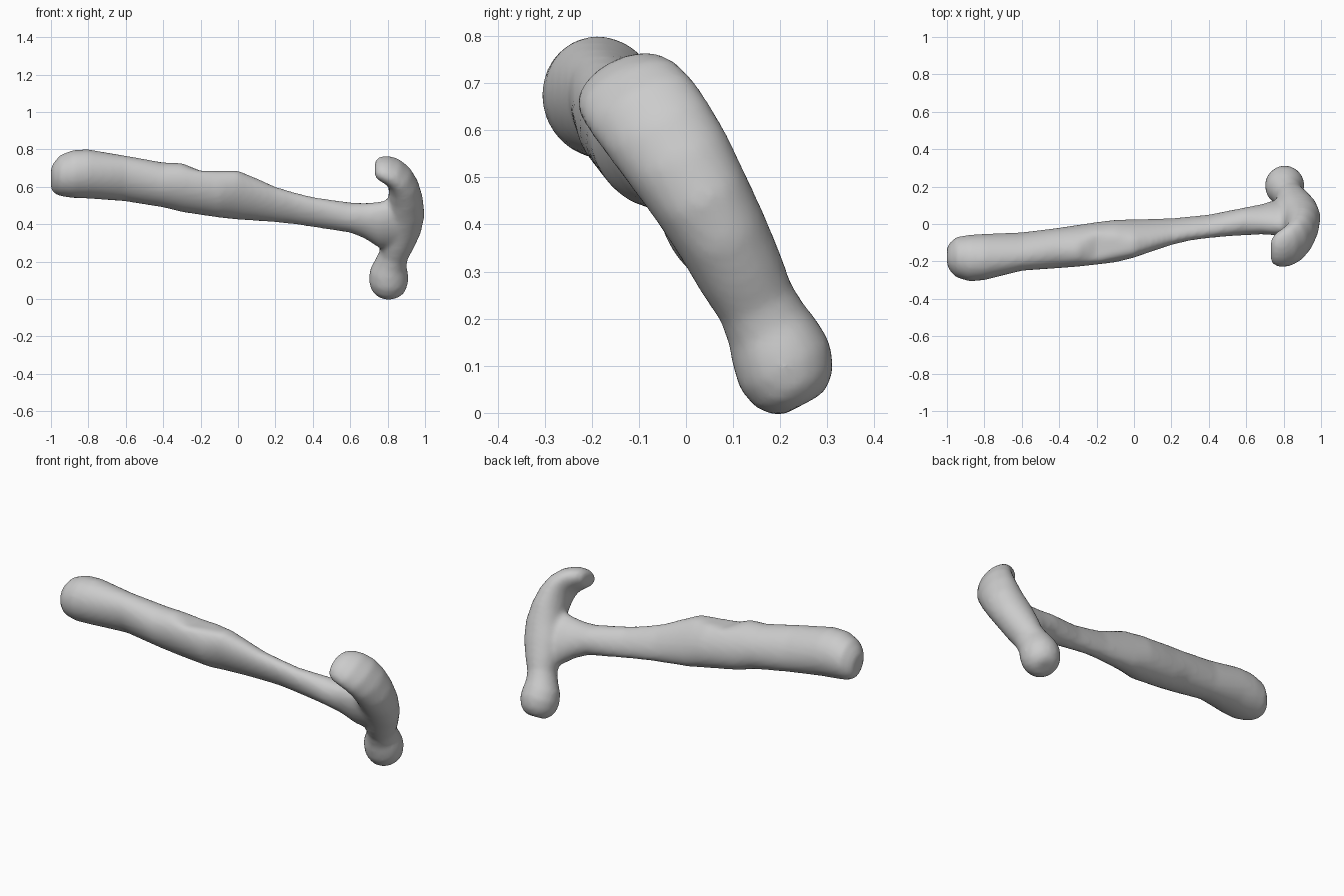
import bpy, bmesh, math
from mathutils import Vector

if "Cube" in bpy.data.objects:
    bpy.data.objects.remove(bpy.data.objects["Cube"])

# The hammer is rolled about its length: UP runs along the head, SIDE across it
UP = Vector((0, -0.47, 0.883))
SIDE = Vector((0, 0.883, 0.47))
N = 32


def loft(name, stations):
    """Skin elliptical rings: (centre, axis_a, axis_b)."""
    bm = bmesh.new()
    rings = []
    for c, a, b in stations:
        ring = []
        for i in range(N):
            t = 2 * math.pi * i / N
            ring.append(bm.verts.new(c + a * math.cos(t) + b * math.sin(t)))
        rings.append(ring)
    for r, s in zip(rings, rings[1:]):
        for i in range(N):
            j = (i + 1) % N
            bm.faces.new((r[i], r[j], s[j], s[i]))
    bm.faces.new(rings[0][::-1])
    bm.faces.new(rings[-1])
    bmesh.ops.recalc_face_normals(bm, faces=bm.faces)
    me = bpy.data.meshes.new(name)
    bm.to_mesh(me)
    bm.free()
    ob = bpy.data.objects.new(name, me)
    bpy.context.collection.objects.link(ob)
    return ob


# Handle: x, z low, z high, y low, y high
outline = [
    (-1.00, .59, .70, -.215, -.125), (-.985, .565, .73, -.25, -.10),
    (-.95, .55, .77, -.285, -.07), (-.88, .54, .797, -.307, -.058),
    (-.80, .537, .80, -.30, -.053), (-.60, .522, .766, -.25, -.045),
    (-.40, .49, .73, -.236, -.02), (-.30, .465, .727, -.228, -.005),
    (-.20, .45, .715, -.217, .01), (-.10, .435, .70, -.205, .022),
    (0, .424, .69, -.18, .025), (.10, .418, .645, -.145, .027),
    (.20, .41, .60, -.112, .03), (.30, .40, .57, -.088, .04),
    (.40, .385, .545, -.075, .05), (.50, .37, .53, -.066, .07),
    (.60, .355, .516, -.06, .09), (.68, .322, .513, -.055, .105),
    (.76, .27, .52, -.06, .13), (.86, .26, .54, -.06, .14),
]
rings = []
for x, z0, z1, y0, y1 in outline:
    # ellipse along UP/SIDE whose bounds match the outline
    hz, hy = (z1 - z0) / 2, (y1 - y0) / 2
    s = hz * hz + hy * hy
    d = (hz * hz - hy * hy) / (UP.z ** 2 - UP.y ** 2)
    d = max(-.6 * s, min(.6 * s, d))
    a, b = math.sqrt((s + d) / 2), math.sqrt((s - d) / 2)
    rings.append((Vector((x, (y0 + y1) / 2, (z0 + z1) / 2)), UP * a, SIDE * b))
handle = loft("handle", rings)

# Worn flat on top of the grip
for v in handle.data.vertices:
    if -.25 < v.co.x < .03:
        v.co.z = min(v.co.z, .685)

# Head: centre x, y, z, half thickness, half width, from striking face to claw tip
spine = [
    (.80, .249, .018, .045, .045), (.80, .243, .03, .07, .07),
    (.803, .23, .055, .094, .094), (.805, .21, .10, .106, .108),
    (.808, .19, .145, .102, .102), (.818, .17, .19, .085, .09),
    (.832, .148, .235, .078, .085), (.85, .115, .30, .094, .094),
    (.873, .075, .38, .108, .10), (.893, .03, .46, .105, .107),
    (.896, -.015, .535, .092, .116), (.885, -.058, .60, .081, .121),
    (.862, -.092, .648, .072, .122), (.825, -.118, .68, .066, .118),
    (.785, -.132, .695, .06, .108), (.755, -.139, .698, .052, .092),
    (.732, -.143, .695, .034, .066),
]
pts = [Vector(p[:3]) for p in spine]
rings = []
for i, p in enumerate(spine):
    tan = pts[min(i + 1, len(pts) - 1)] - pts[max(i - 1, 0)]
    nrm = SIDE.cross(tan).normalized()
    rings.append((pts[i], nrm * p[3], SIDE * p[4]))
head = loft("head", rings)

# Fuse handle and head into one soft body
bpy.ops.object.select_all(action='DESELECT')
head.select_set(True)
handle.select_set(True)
bpy.context.view_layer.objects.active = handle
bpy.ops.object.join()
hammer = bpy.context.object
hammer.name = "hammer"
rm = hammer.modifiers.new("fuse", 'REMESH')
rm.mode = 'VOXEL'
rm.voxel_size = 0.014
rm.use_smooth_shade = True
sm = hammer.modifiers.new("soften", 'SMOOTH')
sm.factor = 0.5
sm.iterations = 5
